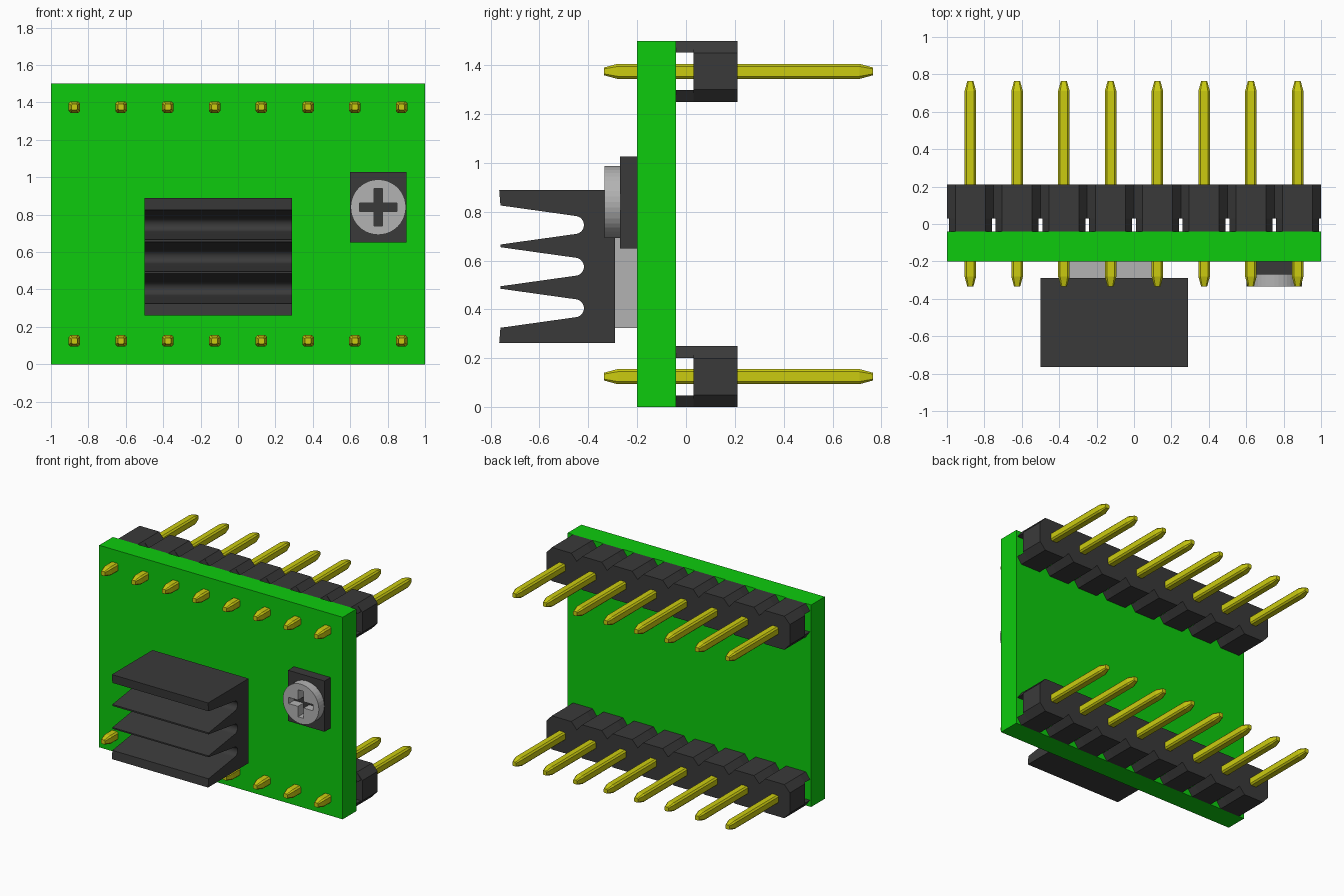
import bpy, bmesh, math
from mathutils import Vector

cube = bpy.data.objects.get("Cube")
if cube:
    bpy.data.objects.remove(cube, do_unlink=True)


def material(name, rgb):
    m = bpy.data.materials.new(name)
    m.use_nodes = True
    m.diffuse_color = (*rgb, 1)
    m.node_tree.nodes["Principled BSDF"].inputs["Base Color"].default_value = (*rgb, 1)
    return m


green = material("board green", (0.004, 0.6, 0.004))
black = material("black plastic", (0.042, 0.042, 0.042))
yellow = material("pin yellow", (0.6, 0.6, 0.005))
grey = material("light grey", (0.45, 0.45, 0.45))


def loft(bm, loops):
    """Closed solid through matching rings of points."""
    rings = [[bm.verts.new(p) for p in loop] for loop in loops]
    n = len(rings[0])
    bm.faces.new(rings[0])
    bm.faces.new(rings[-1])
    for a, b in zip(rings, rings[1:]):
        for i in range(n):
            j = (i + 1) % n
            bm.faces.new((a[i], a[j], b[j], b[i]))


def prism_y(bm, profile, y0, y1):
    """Extrude an (x, z) profile along y."""
    loft(bm, [[(x, y, z) for x, z in profile] for y in (y0, y1)])


def finish(bm, name, mat, smooth=False):
    bmesh.ops.recalc_face_normals(bm, faces=bm.faces[:])
    me = bpy.data.meshes.new(name)
    bm.to_mesh(me)
    bm.free()
    me.materials.append(mat)
    if smooth:
        me.shade_smooth()
        me.set_sharp_from_angle(angle=math.radians(30))
    ob = bpy.data.objects.new(name, me)
    bpy.context.scene.collection.objects.link(ob)
    return ob


def box(name, mat, x0, x1, y0, y1, z0, z1):
    bm = bmesh.new()
    prism_y(bm, [(x0, z0), (x1, z0), (x1, z1), (x0, z1)], y0, y1)
    return finish(bm, name, mat)


def octagon(cx, cz, hx, hz, ix, iz):
    """Rectangle hx by hz with corners cut back to ix and iz."""
    pts = [(hx, -iz), (hx, iz), (ix, hz), (-ix, hz),
           (-hx, iz), (-hx, -iz), (-ix, -hz), (ix, -hz)]
    return [(cx + x, cz + z) for x, z in pts]


# Circuit board
BACK = -0.04
box("circuit_board", green, -1, 1, -0.2, BACK, 0, 1.5)

# Pin headers: chamfered blocks on two feet each, with tapered pins
for row, cz in (("lower", 0.125), ("upper", 1.375)):
    housing, pins = bmesh.new(), bmesh.new()
    for i in range(8):
        cx = -0.875 + 0.25 * i
        prism_y(housing, octagon(cx, cz, 0.125, 0.125, 0.08, 0.075), 0.03, 0.21)
        for s in (-1, 1):
            foot = [(-0.115, 0.077), (0.115, 0.077), (0.08, 0.125), (-0.08, 0.125)]
            prism_y(housing, [(cx + x, cz + s * z) for x, z in foot], BACK, 0.03)
        rings = []
        for y, h in ((-0.335, 0.016), (-0.28, 0.031), (0.71, 0.031), (0.765, 0.016)):
            k = h * 0.65
            rings.append([(x, y, z) for x, z in octagon(cx, cz, h, h, k, k)])
        loft(pins, rings)
    finish(housing, row + "_header_housing", black)
    finish(pins, row + "_header_pins", yellow)

# Driver chip under the heat sink
box("driver_chip", grey, -0.35, 0.14, -0.29, -0.2, 0.325, 0.825)

# Heat sink: side profile with three tapered, round-ended slots
TIP, BASE, R = -0.765, -0.29, 0.037
profile = [(BASE, 0.262), (BASE, 0.89), (TIP, 0.89)]
for c in (0.746, 0.575, 0.405):
    profile.append((TIP + 0.005, c + 0.08))
    for k in range(13):
        a = math.radians(83 - 166 * k / 12)
        profile.append((-0.455 + R * math.cos(a), c + R * math.sin(a)))
    profile.append((TIP + 0.005, c - 0.08))
profile.append((TIP, 0.262))
bm = bmesh.new()
loft(bm, [[(x, y, z) for y, z in profile] for x in (-0.5, 0.29)])
finish(bm, "heat_sink", black, smooth=True)

# Trimmer body
box("trimmer_body", black, 0.6, 0.9, -0.27, -0.2, 0.65, 1.027)

# Trimmer screw with a cross slot cut through to the body
SX, SZ = 0.75, 0.84
bm = bmesh.new()
circle = [(SX + 0.148 * math.cos(t * math.tau / 40), SZ + 0.148 * math.sin(t * math.tau / 40))
          for t in range(40)]
prism_y(bm, circle, -0.334, -0.27)
screw = finish(bm, "trimmer_screw", grey)
L, W = 0.1, 0.023
cross = [(W, -L), (W, -W), (L, -W), (L, W), (W, W), (W, L),
         (-W, L), (-W, W), (-L, W), (-L, -W), (-W, -W), (-W, -L)]
bm = bmesh.new()
prism_y(bm, [(SX + x, SZ + z) for x, z in cross], -0.4, -0.25)
cutter = finish(bm, "screw_slot_cutter", grey)
cutter.hide_render = True
cutter.hide_viewport = True
cut = screw.modifiers.new("cross_slot", "BOOLEAN")
cut.operation = "DIFFERENCE"
cut.solver = "EXACT"
cut.object = cutter
